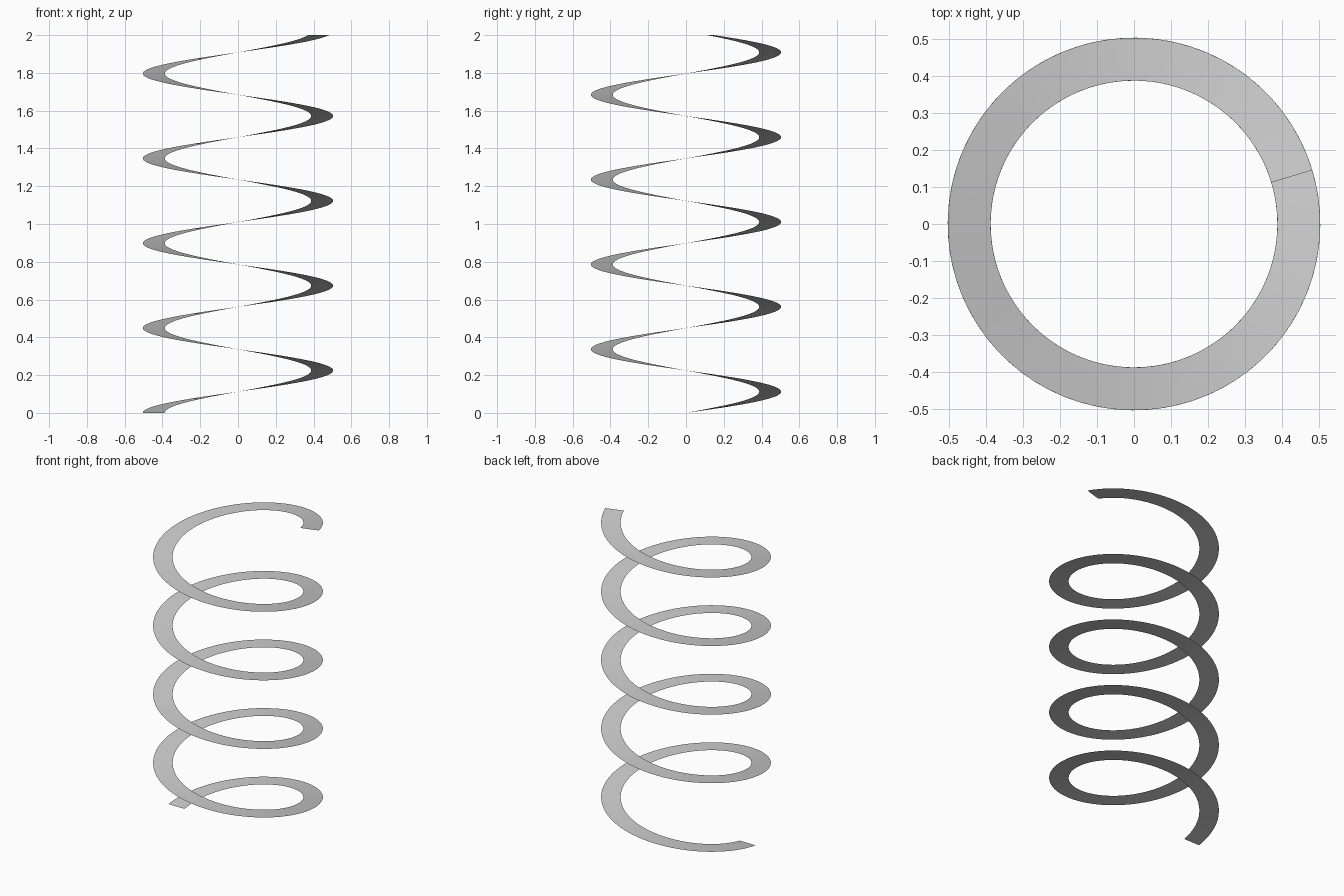
import bpy, bmesh, math

if "Cube" in bpy.data.objects:
    bpy.data.objects.remove(bpy.data.objects["Cube"])

R_IN, R_OUT = 0.388, 0.504        # ribbon inner / outer radius
HEIGHT = 2.0
SWEEP = math.radians(1603.2)      # about 4.45 turns, clockwise while rising
STEPS = 320

# Flat radial ribbon swept along a helix, starting on the -x side
bm = bmesh.new()
prev = None
for i in range(STEPS + 1):
    t = i / STEPS
    a = math.pi - SWEEP * t
    pair = [bm.verts.new((r * math.cos(a), r * math.sin(a), HEIGHT * t))
            for r in (R_IN, R_OUT)]
    if prev:
        face = bm.faces.new((prev[0], pair[0], pair[1], prev[1]))  # faces up
        face.smooth = True
    prev = pair

mesh = bpy.data.meshes.new("spiral_ribbon")
bm.to_mesh(mesh)
bm.free()
ribbon = bpy.data.objects.new("spiral_ribbon", mesh)
bpy.context.collection.objects.link(ribbon)
